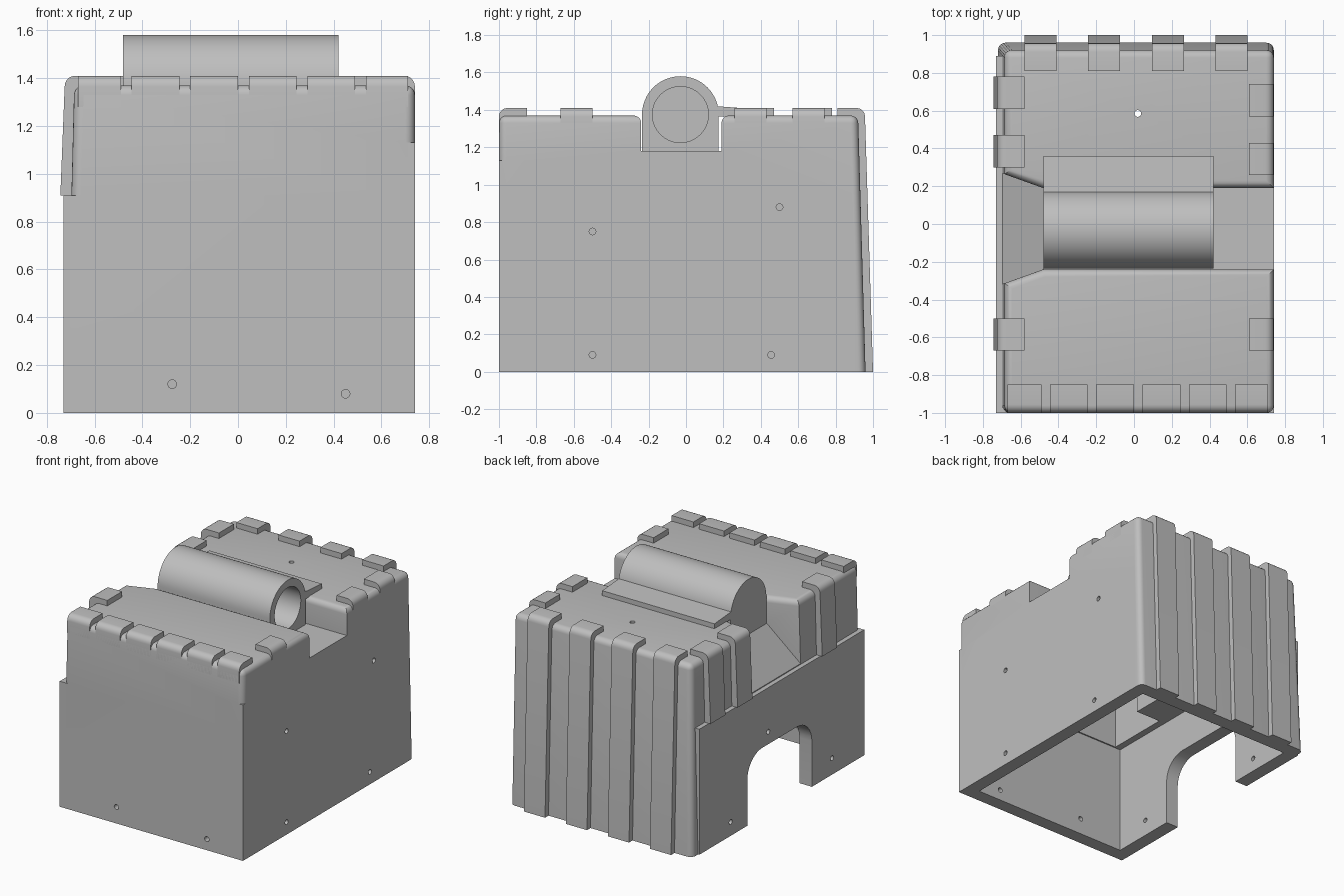
import bpy, bmesh
from math import sin, cos, pi
from mathutils import Vector

old = bpy.data.objects.get("Cube")
if old:
    bpy.data.objects.remove(old, do_unlink=True)

grey = bpy.data.materials.new("plain_grey")
grey.use_nodes = True
COLOUR = (0.52, 0.52, 0.52, 1)
grey.diffuse_color = COLOUR
grey.node_tree.nodes["Principled BSDF"].inputs["Base Color"].default_value = COLOUR


def finish(name, bm):
    bmesh.ops.recalc_face_normals(bm, faces=bm.faces)
    mesh = bpy.data.meshes.new(name)
    bm.to_mesh(mesh)
    bm.free()
    mesh.materials.append(grey)
    ob = bpy.data.objects.new(name, mesh)
    bpy.context.collection.objects.link(ob)
    return ob


def loft(name, low, z0, high, z1):
    """Solid between two rectangles given as x0, x1, y0, y1."""
    bm = bmesh.new()
    for (x0, x1, y0, y1), z in ((low, z0), (high, z1)):
        for x in (x0, x1):
            for y in (y0, y1):
                bm.verts.new((x, y, z))
    res = bmesh.ops.convex_hull(bm, input=bm.verts)
    bmesh.ops.dissolve_limit(bm, angle_limit=0.01, verts=bm.verts, edges=bm.edges)
    return finish(name, bm)


def box(name, x0, x1, y0, y1, z0, z1):
    return loft(name, (x0, x1, y0, y1), z0, (x0, x1, y0, y1), z1)


def prism(name, points, axis, a, b):
    """Outline in (other axes) order, extruded along axis from a to b."""
    place = {"X": lambda p, t: (t, p[0], p[1]),
             "Y": lambda p, t: (p[0], t, p[1]),
             "Z": lambda p, t: (p[0], p[1], t)}[axis]
    bm = bmesh.new()
    face = bm.faces.new([bm.verts.new(place(p, a)) for p in points])
    ext = bmesh.ops.extrude_face_region(bm, geom=[face])
    moved = [v for v in ext["geom"] if isinstance(v, bmesh.types.BMVert)]
    shift = Vector(place((0, 0), b)) - Vector(place((0, 0), a))
    bmesh.ops.translate(bm, verts=moved, vec=shift)
    return finish(name, bm)


def arc(cx, cy, r, start, end, n):
    return [(cx + r * cos(start + (end - start) * i / n),
             cy + r * sin(start + (end - start) * i / n)) for i in range(n + 1)]


def combine(target, other, operation):
    mod = target.modifiers.new("join", "BOOLEAN")
    mod.operation, mod.object, mod.solver = operation, other, "EXACT"
    bpy.context.view_layer.objects.active = target
    bpy.ops.object.modifier_apply(modifier=mod.name)
    bpy.data.objects.remove(other, do_unlink=True)


def cut(target, cutter):
    combine(target, cutter, "DIFFERENCE")


# Main housing: tapered block with a channel that flares to one side
TOP = 1.37
body = loft("housing", (-0.72, 0.74, -1, 0.96), 0, (-0.685, 0.74, -1, 0.92), TOP)
cut(body, box("channel", -0.5, 0.9, -0.24, 0.19, 1.18, 1.6))

bm = bmesh.new()
for x, y0, y1, floor in ((-0.48, -0.24, 0.19, 1.18), (-0.8, -0.355, 0.305, 0.79)):
    for y in (y0, y1):
        for z in (floor, 1.6):
            bm.verts.new((x, y, z))
bmesh.ops.convex_hull(bm, input=bm.verts)
cut(body, finish("flare", bm))

# Round the upper rims and the four upright corners
bm = bmesh.new()
bm.from_mesh(body.data)
bmesh.ops.dissolve_limit(bm, angle_limit=0.01, verts=bm.verts, edges=bm.edges)
rims = []
for e in bm.edges:
    a, b = e.verts[0].co, e.verts[1].co
    if min(a.z, b.z) > TOP - 0.01 or abs(a.z - b.z) > 1.2:
        rims.append(e)
bmesh.ops.bevel(bm, geom=rims, offset=0.04, segments=5, profile=0.5,
                affect="EDGES", clamp_overlap=True)
bm.to_mesh(body.data)
bm.free()

# Square lower shell and the square foot of the front corner
combine(body, box("lower", -0.73, 0.74, -1, 0.89, 0, 0.91), "UNION")
combine(body, box("corner", 0.6, 0.74, -1, -0.8, 0, 1.13), "UNION")

# Hollow inside, open at the bottom
cut(body, loft("hollow", (-0.63, 0.64, -0.9, 0.86), -0.1, (-0.63, 0.64, -0.9, 0.83), 0.8))
cut(body, box("hollow_front", -0.58, 0.63, -0.89, -0.42, 0.7, 1.27))
cut(body, box("hollow_back", -0.58, 0.63, 0.37, 0.81, 0.7, 1.27))
cut(body, box("hollow_middle", -0.38, 0.62, -0.5, 0.5, 0.7, 1.08))

# Arched opening in the side wall
arch = [(-0.4, -0.1), (0.34, -0.1)]
arch += arc(0.17, 0.33, 0.17, 0, pi / 2, 8) + arc(-0.23, 0.33, 0.17, pi / 2, pi, 8)
cut(body, prism("arch", arch, "X", -0.9, -0.5))

# Small screw holes
HOLE = 0.018
holes = [("X", 0.55, 0.9, y, z) for y, z in
         ((0.5, 0.88), (-0.5, 0.75), (-0.5, 0.09), (0.455, 0.09))]
holes += [("X", -0.9, -0.55, y, z) for y, z in ((0.53, 0.1), (-0.63, 0.12), (0.1, 0.59))]
holes += [("Y", -1.1, -0.8, x, z) for x, z in ((-0.275, 0.12), (0.45, 0.08))]
holes += [("Z", 1.2, 1.5, 0.02, 0.585)]
for axis, a, b, u, v in holes:
    cut(body, prism("hole", arc(u, v, HOLE, 0, 2 * pi, 16)[:-1], axis, a, b))


# Raised ribs that wrap over the top edge
def rib(name, axis, a, b, foot, top, inner, z0):
    s = 1 if top > inner else -1
    r, crest = 0.045, 1.41
    bend = [(top + s * (r * cos(t) - r), crest - r + r * sin(t))
            for t in (pi / 2 * i / 5 for i in range(6))]
    points = [(foot, z0)] + bend + [(inner, crest), (inner, 1.34),
                                    (top - s * 0.07, 1.3), (foot - s * 0.07, z0)]
    return prism(name, points, axis, a, b)


for i in range(6):
    x = -0.69 + 0.245 * i
    rib(f"front_rib_{i + 1}", "X", max(x, -0.67), min(x + 0.2, 0.71), -1, -1, -0.85, 1.28)
for i in range(4):
    x = -0.58 + 0.337 * i
    rib(f"back_rib_{i + 1}", "X", x, x + 0.17, 1.0, 0.957, 0.81, 0)
for i, y in enumerate((-0.67, 0.26, 0.57)):
    rib(f"left_rib_{i + 1}", "Y", y, y + 0.17, 0.74, 0.74, 0.61, 1.28)
for i, y in enumerate((-0.67, 0.3, 0.61)):
    rib(f"right_rib_{i + 1}", "Y", y, y + 0.17, -0.743, -0.725, -0.58, 0.91)

# Barrel lying in the channel, with a blind bore
AXIS_Y, AXIS_Z, R = -0.03, 1.375, 0.205
outline = arc(AXIS_Y, AXIS_Z, R, 0, pi, 32) + [(AXIS_Y - R, 1.17), (AXIS_Y + R, 1.17)]
barrel = prism("barrel", outline, "X", -0.48, 0.42)
cut(barrel, prism("bore", arc(AXIS_Y, AXIS_Z, 0.15, 0, 2 * pi, 40)[:-1], "X", -0.4, 0.6))

# Flap behind the barrel
prism("barrel_flap", [(0.16, 1.365), (0.36, 1.365), (0.36, 1.405), (0.16, 1.42)],
      "X", -0.48, 0.42)

# Smooth the rounded parts, keep creases sharp
bpy.ops.object.select_all(action="DESELECT")
for ob in bpy.context.collection.objects:
    if ob.type == "MESH" and grey.name in ob.data.materials:
        ob.select_set(True)
        bpy.context.view_layer.objects.active = ob
bpy.ops.object.shade_smooth_by_angle(angle=0.5)
